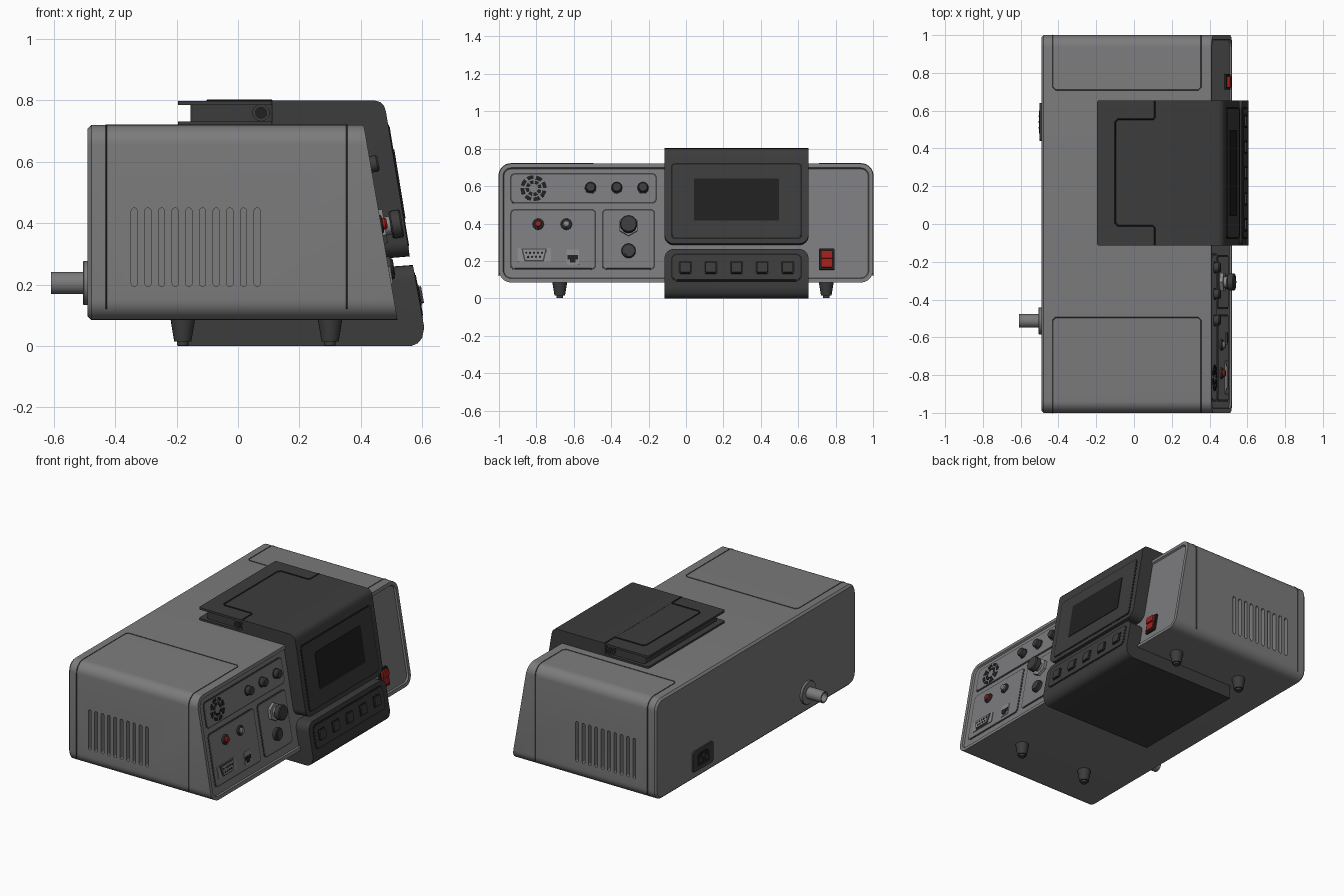
import bpy, bmesh
from math import sin, cos, pi, radians
from mathutils import Matrix, Vector

if "Cube" in bpy.data.objects:
    bpy.data.objects.remove(bpy.data.objects["Cube"])


def material(name, r, g, b):
    m = bpy.data.materials.new(name)
    m.use_nodes = True
    m.diffuse_color = (r, g, b, 1)
    m.node_tree.nodes["Principled BSDF"].inputs["Base Color"].default_value = (r, g, b, 1)
    return m


GREY = material("case grey", .2, .2, .205)
SHELL = material("dark shell", .045, .045, .045)
BLACK = material("black", .014, .014, .014)
SEAM = material("seam grey", .05, .05, .052)
RED = material("red", .35, .014, .012)
METAL = material("metal grey", .25, .25, .255)
parts = []


# ---- helpers ----
def frame(origin, u, v):
    u, v = Vector(u).normalized(), Vector(v).normalized()
    n = u.cross(v)
    return Matrix.Translation(origin) @ Matrix((u, v, n)).transposed().to_4x4()


def add(name, mesh, *mats):
    ob = bpy.data.objects.new(name, mesh)
    bpy.context.collection.objects.link(ob)
    mesh.materials.clear()
    for m in mats:
        mesh.materials.append(m)
    parts.append(ob)
    return ob


def finish(name, bm, *mats):
    bmesh.ops.recalc_face_normals(bm, faces=bm.faces)
    mesh = bpy.data.meshes.new(name)
    bm.to_mesh(mesh)
    bm.free()
    return add(name, mesh, *mats)


def rounded(w, h, r, n=5):
    pts = []
    for k, (sx, sy) in enumerate([(1, 1), (-1, 1), (-1, -1), (1, -1)]):
        for i in range(n + 1):
            a = (k + i / n) * pi / 2
            pts.append((sx * (w / 2 - r) + r * cos(a), sy * (h / 2 - r) + r * sin(a)))
    return pts


def extrude(bm, pts, depth, M):
    low = [bm.verts.new(M @ Vector((x, y, 0))) for x, y in pts]
    top = [bm.verts.new(M @ Vector((x, y, depth))) for x, y in pts]
    n = len(pts)
    for i in range(n):
        j = (i + 1) % n
        bm.faces.new((low[i], low[j], top[j], top[i]))
    return low, top, bm.faces.new(low[::-1]), bm.faces.new(top)


def prism(name, pts, depth, M, mat):
    bm = bmesh.new()
    extrude(bm, pts, depth, M)
    return finish(name, bm, mat)


def lathe(name, profile, M, mat, sides=24):
    bm = bmesh.new()
    rings = [[bm.verts.new(M @ Vector((r * cos(2 * pi * i / sides), r * sin(2 * pi * i / sides), z)))
              for i in range(sides)] for r, z in profile]
    for a, b in zip(rings, rings[1:]):
        for i in range(sides):
            j = (i + 1) % sides
            bm.faces.new((a[i], a[j], b[j], b[i]))
    bm.faces.new(rings[0][::-1])
    bm.faces.new(rings[-1])
    return finish(name, bm, mat)


def baked(ob):
    deps = bpy.context.evaluated_depsgraph_get()
    return bpy.data.meshes.new_from_object(ob.evaluated_get(deps))


def line(name, points, mat, depth=.003):
    cu = bpy.data.curves.new(name, "CURVE")
    cu.dimensions = "3D"
    cu.bevel_depth, cu.bevel_resolution = depth, 0
    sp = cu.splines.new("POLY")
    sp.points.add(len(points) - 1)
    for p, c in zip(sp.points, points):
        p.co = (*c, 1)
    tmp = bpy.data.objects.new(name, cu)
    bpy.context.collection.objects.link(tmp)
    mesh = baked(tmp)
    bpy.data.objects.remove(tmp)
    add(name, mesh, mat)


def outlined(name, w, h, r, M, fill, edge):
    prism(name + "_outline", rounded(w, h, r), .002, M, edge)
    prism(name, rounded(w - .016, h - .016, r - .006), .004, M, fill)


def slope(x0, z0, s):
    return lambda y, z: frame((x0 + s * (z0 - z), y, z), (0, 1, 0), (-s, 0, 1))


panel = slope(.40, .72, .173)
screen_face = slope(.482, .765, .163)
keys_face = slope(.57, .262, .18)

# ---- main case: rounded section, sloping front, recessed front panel ----
bm = bmesh.new()
low, top, back, front = extrude(bm, rounded(2, .635, .065, 8), 1, frame((0, 0, .4025), (0, 1, 0), (0, 0, 1)))
for v in low:
    v.co.x = -.478
for v in top:
    v.co.x = .41 + .173 * (.72 - v.co.z)
bmesh.ops.recalc_face_normals(bm, faces=bm.faces)
bmesh.ops.inset_region(bm, faces=[back], thickness=.012, depth=.012)
bmesh.ops.inset_region(bm, faces=[front], thickness=.022)
ring = bmesh.ops.inset_region(bm, faces=[front], thickness=.005, depth=-.01)
for f in ring["faces"]:
    f.material_index = 1
case = finish("case", bm, GREY, SEAM)

# vent slots on both ends
bm = bmesh.new()
for side in (-1, 1):
    for i in range(10):
        x = -.338 + i * .0445
        extrude(bm, rounded(.02, .255, .0095, 4), .06, frame((x, side - .03 * -1, .322), (1, 0, 0), (0, 0, 1)))
bmesh.ops.recalc_face_normals(bm, faces=bm.faces)
cut_mesh = bpy.data.meshes.new("vent_cutter")
bm.to_mesh(cut_mesh)
bm.free()
cutter = bpy.data.objects.new("vent_cutter", cut_mesh)
cutter.hide_render = True
bpy.context.collection.objects.link(cutter)
mod = case.modifiers.new("vents", "BOOLEAN")
mod.object, mod.operation = cutter, "DIFFERENCE"
cut_case = baked(case)
case.modifiers.clear()
case.data = cut_case
bpy.data.objects.remove(cutter)

# seams of the wrapped end covers
for side, end in ((-1, -.495), (1, .71)):
    wrap = [(side, .12)]
    for i in range(9):
        a = i / 8 * pi / 2
        wrap.append((side * (.935 + .065 * cos(a)), .655 + .065 * sin(a)))
    bend = .015 * (1 if end > 0 else -1)
    path = [(-.43, y, z) for y, z in wrap] + [(-.43, end + bend, .72), (-.415, end, .72)]
    path += [(.34, end, .72), (.355, end + bend, .72)] + [(.355, y, z) for y, z in wrap[::-1]]
    line("cover_seam", path, SEAM, .0025)

# ---- feet ----
for x in (-.18, .30):
    for y in (-.675, .75):
        lathe("foot", [(.04, -.005), (.038, .01), (.028, .07), (.018, .07), (.018, .083)],
              frame((x, y, .085), (1, 0, 0), (0, -1, 0)), SHELL)


# ---- display module: side profiles extruded across the case ----
def module(name, profile):
    bm = bmesh.new()
    extrude(bm, profile, .77, frame((0, .655, 0), (1, 0, 0), (0, 0, 1)))
    corners = [e for e in bm.edges if all(.24 < v.co.z < .31 for v in e.verts)
               and abs(e.verts[0].co.y - e.verts[1].co.y) < .01]
    bmesh.ops.bevel(bm, geom=corners, offset=.05, segments=6, profile=.5, affect="EDGES")
    finish(name, bm, SHELL)


module("display_housing", [(.11, .70), (.11, .80), (.445, .80), (.463, .795), (.476, .782), (.482, .765),
                           (.56, .292), (.38, .277), (.38, .70)])
module("key_housing", [(-.195, 0), (.565, 0), (.586, .009), (.60, .026), (.607, .06),
                       (.57, .264), (.38, .25), (.38, .10), (-.195, .10)])
outlined("display_bezel", .70, .41, .02, screen_face(.27, .52), SHELL, BLACK)
prism("display_glass", rounded(.455, .228, .008), .007, screen_face(.27, .527), BLACK)
outlined("key_bezel", .70, .15, .03, keys_face(.27, .165), SHELL, BLACK)
for i in range(5):
    M = keys_face(.27 + (i - 2) * .137, .165)
    prism("key_surround", rounded(.07, .07, .008), .006, M, BLACK)
    prism("key", rounded(.056, .056, .008), .014, M, SHELL)


# ---- hinged lid on top ----
def slab(name, x0, x1, y0, y1, z0, z1, r, mat):
    M = frame(((x0 + x1) / 2, (y0 + y1) / 2, z0), (1, 0, 0), (0, 1, 0))
    prism(name, rounded(x1 - x0, y1 - y0, r), z1 - z0, M, mat)


slab("lid_base", -.195, .115, -.115, .655, .715, .731, .012, SHELL)
slab("lid_core", -.155, .115, -.095, .635, .725, .79, .015, SHELL)
slab("lid_plate", -.195, .113, -.115, .655, .786, .799, .012, SHELL)
line("lid_seam", [(.11, -.115, .80), (.11, -.02, .80), (.10, -.01, .80), (-.085, -.01, .80), (-.1, .005, .80),
                  (-.1, .54, .80), (-.085, .555, .80), (.10, .555, .80), (.11, .565, .80), (.11, .655, .80)],
     BLACK, .004)
for y, u in ((-.095, 1), (.635, -1)):
    M = frame((.075, y, .76), (u, 0, 0), (0, 0, 1))
    lathe("hinge_boss", [(.028, -.01), (.028, .014)], M, SHELL)
    lathe("hinge_pin", [(.02, 0), (.02, .018)], M, BLACK)

# ---- control panels ----
outlined("upper_panel", .785, .165, .025, panel(-.548, .588), GREY, SEAM)
outlined("port_panel", .46, .33, .025, panel(-.71, .315), GREY, SEAM)
outlined("valve_panel", .285, .33, .025, panel(-.307, .315), GREY, SEAM)

# fan grille made of arc slots
for r0, r1, count in ((.05, .07, 8), (.024, .042, 8)):
    for k in range(count):
        a0, span = 2 * pi * k / count, 2 * pi / count * .72
        angles = [a0 + span * i / 4 for i in range(5)]
        arc = [(r1 * cos(a), r1 * sin(a)) for a in angles] + [(r0 * cos(a), r0 * sin(a)) for a in angles[::-1]]
        prism("fan_slot", arc, .006, panel(-.815, .588), BLACK)

for y in (-.51, -.37, -.23):
    lathe("round_knob", [(.032, 0), (.032, .008), (.027, .008), (.027, .03), (.022, .036)], panel(y, .59), SHELL)
for y, mat in ((-.79, RED), (-.64, METAL)):
    lathe("button_ring", [(.03, 0), (.03, .012), (.026, .016)], panel(y, .395), SHELL)
    lathe("push_button", [(.019, 0), (.019, .024), (.014, .03)], panel(y, .395), mat)

# valve with hexagonal nut, and a round socket
valve = panel(-.307, .387)
lathe("valve_nut", [(.056, 0), (.056, .022)], valve @ Matrix.Rotation(radians(30), 4, "Z"), METAL, 6)
lathe("valve_neck", [(.03, .02), (.03, .045)], valve, METAL)
lathe("valve_cap", [(.04, .04), (.046, .045), (.046, .073), (.041, .078)], valve, SHELL)
lathe("socket_rim", [(.038, 0), (.038, .02), (.034, .025)], panel(-.307, .252), SHELL)
lathe("socket_core", [(.026, 0), (.026, .028)], panel(-.307, .252), SEAM)

# serial port and network port
port = panel(-.812, .23)
prism("serial_plate", rounded(.18, .075, .01), .008, port, METAL)
prism("serial_edge", [(-.068, .034), (.068, .034), (.052, -.034), (-.052, -.034)], .010, port, SEAM)
prism("serial_shell", [(-.06, .028), (.06, .028), (.046, -.028), (-.046, -.028)], .016, port, METAL)
for count, v in ((5, .011), (4, -.011)):
    for i in range(count):
        M = port @ Matrix.Translation(((i - (count - 1) / 2) * .021, v, 0))
        lathe("serial_hole", [(.006, 0), (.006, .018)], M, BLACK, 10)
prism("network_plate", rounded(.066, .08, .004), .007, panel(-.605, .22), METAL)
prism("network_opening", [(-.028, .01), (.028, .01), (.028, -.014), (.014, -.014), (.014, -.03),
                          (-.014, -.03), (-.014, -.014), (-.028, -.014)], .009, panel(-.605, .22), BLACK)

# power rocker switch
switch = panel(.752, .208)
prism("switch_frame", rounded(.082, .115, .006), .012, switch, BLACK)
prism("switch_rocker", rounded(.06, .09, .004), .02, switch, RED)
prism("switch_raised_end", rounded(.06, .042, .004), .028, switch @ Matrix.Translation((0, .024, 0)), RED)

# ---- rear outlet pipe and mains inlet ----
outlet = frame((-.49, -.513, .205), (0, -1, 0), (0, 0, 1))
lathe("outlet_flange", [(.072, -.01), (.072, .012), (.069, .015)], outlet, GREY, 32)
lathe("outlet_pipe", [(.036, 0), (.036, .12), (.028, .12), (.028, .06)], outlet, GREY, 32)
inlet = frame((-.49, .54, .2), (0, -1, 0), (0, 0, 1))
prism("inlet_plate", rounded(.2, .13, .015), .01, inlet, SHELL)
prism("inlet_recess", [(-.06, .02), (-.04, .04), (.04, .04), (.06, .02), (.06, -.04), (-.06, -.04)],
      .012, inlet, BLACK)
for u, v in ((-.03, -.008), (0, .012), (.03, -.008)):
    prism("inlet_pin", rounded(.008, .022, .002), .016, inlet @ Matrix.Translation((u, v, 0)), METAL)

# ---- shading ----
bpy.ops.object.select_all(action="DESELECT")
for ob in parts:
    ob.select_set(True)
bpy.context.view_layer.objects.active = case
bpy.ops.object.shade_smooth_by_angle(angle=radians(35))
